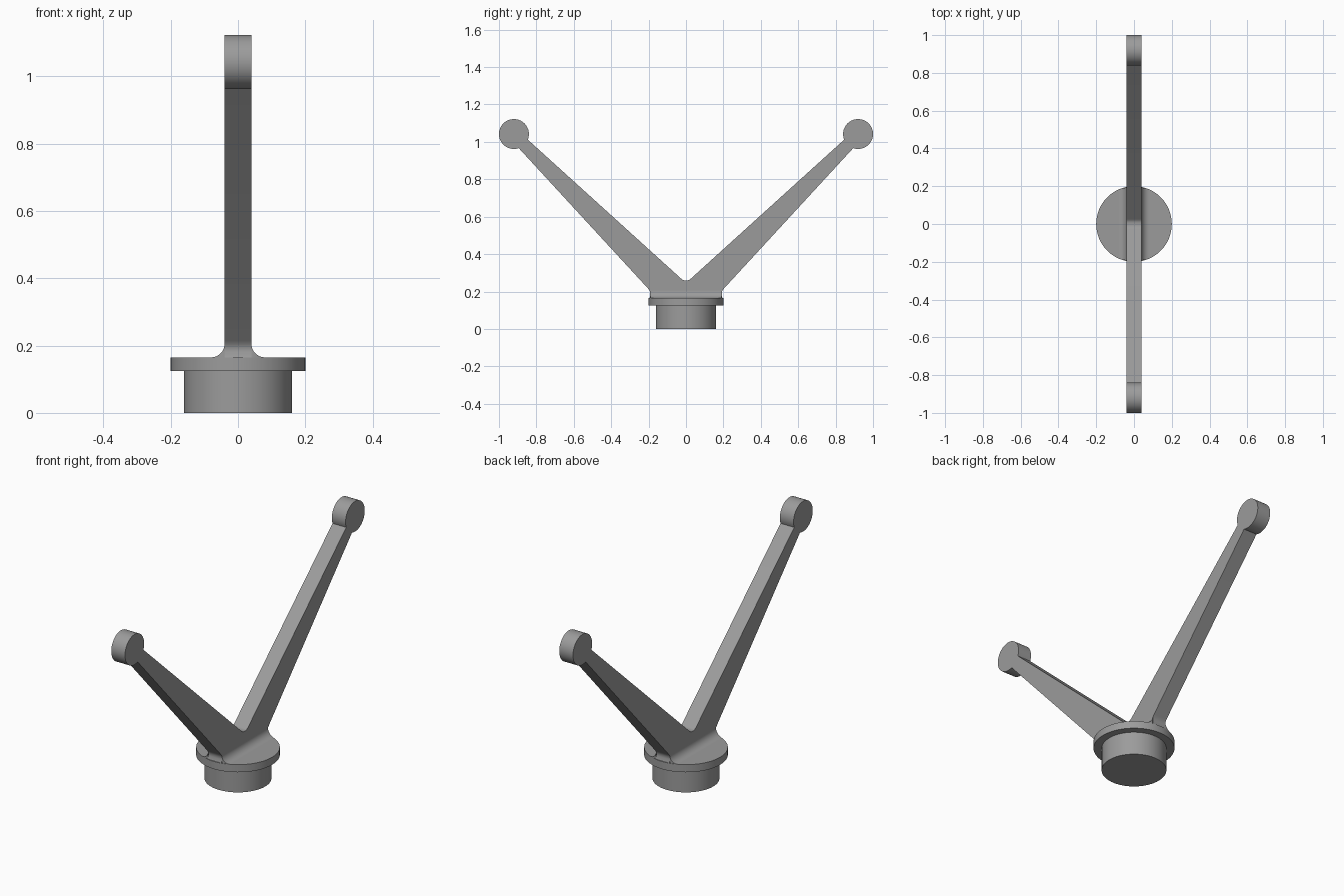
import bpy, bmesh, math

if "Cube" in bpy.data.objects:
    bpy.data.objects.remove(bpy.data.objects["Cube"])

grey = bpy.data.materials.new("mid grey")
grey.diffuse_color = (0.33, 0.33, 0.33, 1)
grey.use_nodes = True
grey.node_tree.nodes["Principled BSDF"].inputs["Base Color"].default_value = grey.diffuse_color

PLATE = 0.04      # half thickness of the arms
FLANGE_R = 0.2
FLANGE_TOP = 0.165


def finish(name, bm):
    bmesh.ops.recalc_face_normals(bm, faces=bm.faces)
    mesh = bpy.data.meshes.new(name)
    bm.to_mesh(mesh)
    bm.free()
    mesh.materials.append(grey)
    obj = bpy.data.objects.new(name, mesh)
    bpy.context.collection.objects.link(obj)
    bpy.ops.object.select_all(action='DESELECT')
    obj.select_set(True)
    bpy.context.view_layer.objects.active = obj
    bpy.ops.object.shade_smooth_by_angle(angle=math.radians(25))
    return obj


def disc(name, radius, z0, z1):
    bm = bmesh.new()
    bmesh.ops.create_cone(bm, cap_ends=True, segments=96, radius1=radius,
                          radius2=radius, depth=z1 - z0)
    bmesh.ops.translate(bm, verts=bm.verts, vec=(0, 0, (z0 + z1) / 2))
    return finish(name, bm)


# Round base: plug below, wider flange above
disc("base_plug", 0.16, 0, 0.125)
disc("base_flange", FLANGE_R, 0.125, FLANGE_TOP)

# V-shaped arms with round tips: half outline in (y, z), mirrored and extruded
half = [(0.01, 0.26), (0.018, 0.263), (0.026, 0.269)]
for i in range(49):
    a = math.radians(202 - 311 * i / 48)
    half.append((0.92 + 0.08 * math.cos(a), 1.042 + 0.08 * math.sin(a)))
half += [(0.202, 0.215), (0.194, 0.204), (0.190, 0.194),
         (0.190, 0.182), (0.195, 0.165)]
outline = half + [(-y, z) for y, z in reversed(half)]
bm = bmesh.new()
face = bm.faces.new([bm.verts.new((-PLATE, y, z)) for y, z in outline])
ext = bmesh.ops.extrude_face_region(bm, geom=[face], use_keep_orig=True)
moved = [v for v in ext["geom"] if isinstance(v, bmesh.types.BMVert)]
bmesh.ops.translate(bm, verts=moved, vec=(2 * PLATE, 0, 0))
finish("v_arms", bm)

# Concave fillets where the arms meet the flange, trimmed to its rim
for name, side in (("right_fillet", 1), ("left_fillet", -1)):
    bm = bmesh.new()
    rows = []
    for i in range(13):
        a = math.radians(90 * i / 12)
        x = PLATE + 0.04 * (1 - math.cos(a))
        z = FLANGE_TOP + 0.04 * (1 - math.sin(a))
        y = math.sqrt(FLANGE_R ** 2 - x ** 2) - 0.004 * (1 - i / 12)
        rows.append([bm.verts.new((side * x, py, pz)) for py, pz in
                     ((-y, FLANGE_TOP), (-y, z), (y, z), (y, FLANGE_TOP))])
    for a, b in zip(rows, rows[1:]):
        for k in range(3):
            bm.faces.new((a[k], a[k + 1], b[k + 1], b[k]))
    bmesh.ops.remove_doubles(bm, verts=bm.verts, dist=1e-5)
    finish(name, bm)
